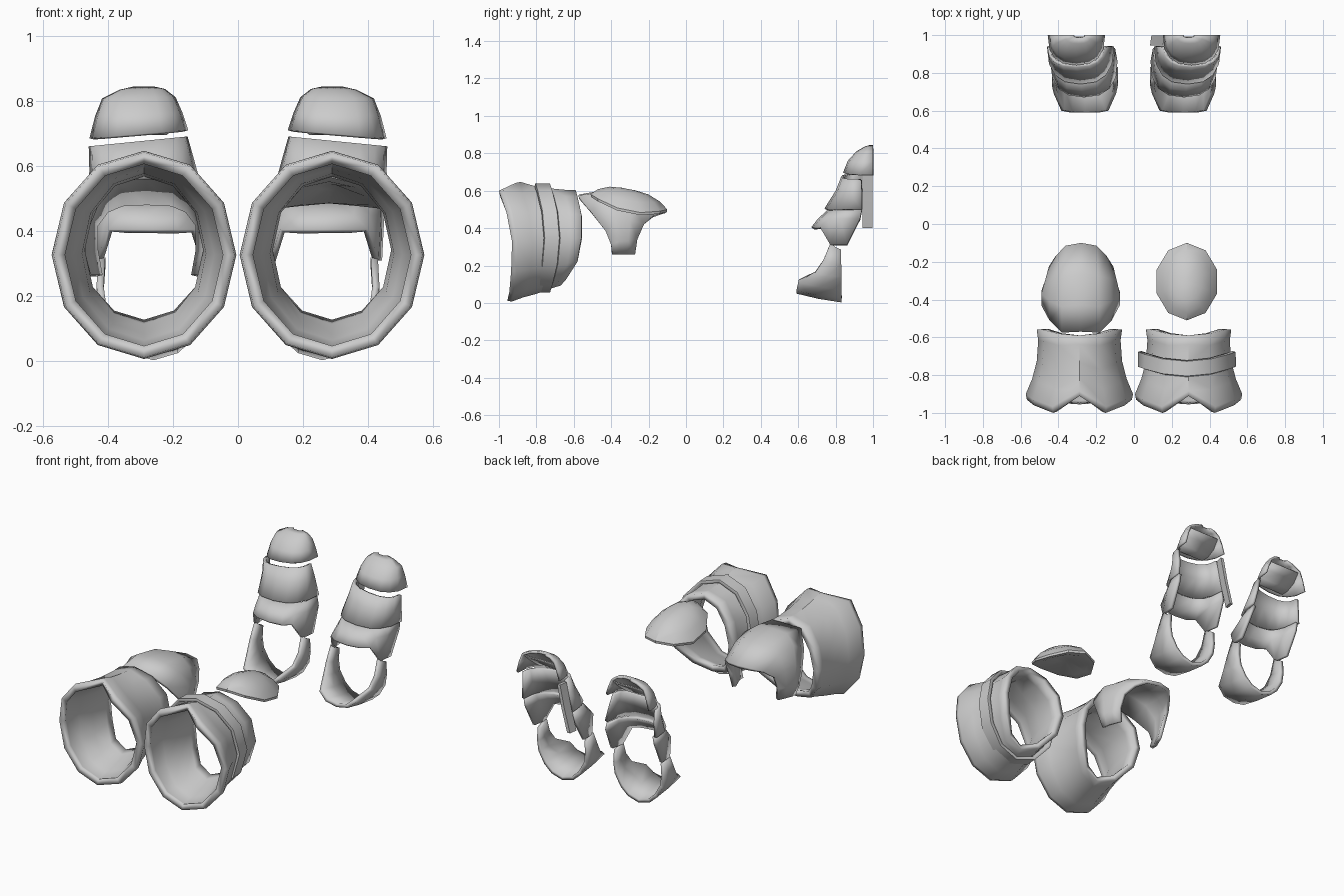
import bpy, bmesh
from math import sin, cos, pi, radians, copysign
from mathutils import Vector

cube = bpy.data.objects.get("Cube")
if cube:
    bpy.data.objects.remove(cube)

steel = bpy.data.materials.new("plain_grey")
steel.use_nodes = True
GREY = (0.6, 0.6, 0.6, 1)
steel.diffuse_color = GREY
steel.node_tree.nodes["Principled BSDF"].inputs["Base Color"].default_value = GREY


def sheet(name, rows, closed=False, thick=0.02, cap=False):
    """Skin rows of points into a plate facing outwards, then thicken it inwards."""
    bm = bmesh.new()
    grid = [[bm.verts.new(p) for p in row] for row in rows]
    n = len(rows[0])
    for a, b in zip(grid, grid[1:]):
        for i in range(n if closed else n - 1):
            j = (i + 1) % n
            bm.faces.new((a[i], a[j], b[j], b[i]))
    if cap:
        bm.faces.new(grid[0])
        bm.faces.new(grid[-1])
    bmesh.ops.recalc_face_normals(bm, faces=bm.faces)
    mid = sum((v.co for v in bm.verts), Vector()) / len(bm.verts)
    if sum(f.normal.dot(f.calc_center_median() - mid) * f.calc_area() for f in bm.faces) < 0:
        bmesh.ops.reverse_faces(bm, faces=bm.faces)
    mesh = bpy.data.meshes.new(name)
    bm.to_mesh(mesh)
    bm.free()
    mesh.materials.append(steel)
    ob = bpy.data.objects.new(name, mesh)
    bpy.context.collection.objects.link(ob)
    if thick:
        mod = ob.modifiers.new("thickness", 'SOLIDIFY')
        mod.thickness = thick
        mod.offset = -1
    bpy.ops.object.select_all(action='DESELECT')
    ob.select_set(True)
    bpy.context.view_layer.objects.active = ob
    bpy.ops.object.shade_smooth_by_angle(angle=radians(35))


def mirrored(half):
    """Values for a full turn of 12 points from 7 values, top to bottom."""
    return half + half[-2:0:-1]


# Flared tube with a notched front lip
FRONT = mirrored([-0.91, -1.0, -0.96, -0.93, -0.935, -0.945, -0.955])
BACK = mirrored([-0.59, -0.58, -0.56, -0.56, -0.58, -0.64, -0.67])


def cuff(name, s):
    rows = []
    # fraction along the tube, half width, half height, centre height
    for t, rx, rz, cz in [(0, 0.278, 0.315, 0.327), (0.08, 0.284, 0.32, 0.327),
                          (0.3, 0.25, 0.298, 0.328), (0.55, 0.226, 0.282, 0.331),
                          (0.85, 0.218, 0.262, 0.342), (1, 0.226, 0.255, 0.348)]:
        row = []
        for i in range(12):
            a = 2 * pi * i / 12
            y = FRONT[i] + (BACK[i] - FRONT[i]) * t
            row.append((s * (0.289 + rx * sin(a)), y, cz + rz * cos(a)))
        rows.append(row)
    sheet(name, rows, closed=True, thick=0.036)


# Raised band round one tube
def band(name):
    rows = []
    for dy, r in [(-0.045, -0.012), (-0.04, 0.003), (0.038, 0.001), (0.043, -0.016)]:
        row = []
        for i in range(12):
            a = 2 * pi * i / 12
            y = -0.715 - 0.05 * cos(a) ** 2 + dy
            row.append((0.28 + (0.257 + r) * sin(a), y, 0.347 + (0.29 + r) * cos(a)))
        rows.append(row)
    sheet(name, rows, closed=True, thick=0.04)


for side, s in (("left", 1), ("right", -1)):
    cuff(side + "_cuff", s)
band("left_cuff_band")

# Saddle guard: x, front y, back y, then heights at front, middle and back
saddle = [(0, -0.57, -0.10, 0.58, 0.605, 0.50),
          (0.10, -0.575, -0.115, 0.575, 0.595, 0.495),
          (0.165, -0.51, -0.17, 0.49, 0.55, 0.47),
          (0.208, -0.43, -0.225, 0.385, 0.45, 0.42),
          (0.208, -0.40, -0.26, 0.31, 0.33, 0.34),
          (0.19, -0.395, -0.272, 0.26, 0.26, 0.26)]
columns = [(-c[0],) + c[1:] for c in saddle[:0:-1]] + saddle
rows = [[], [], [], []]
for x, yf, yb, zf, zm, zb in columns:
    rows[0].append((x - 0.283, yf, zf))
    rows[1].append((x - 0.283, yf * 0.7 + yb * 0.3, zm))
    rows[2].append((x * 0.91 - 0.281, yf * 0.35 + yb * 0.65, zm * 0.75 + zb * 0.25))
    rows[3].append((x * 0.82 - 0.28, yb, zb))
sheet("right_saddle_guard", rows, thick=0.022)

# Domed disc guard, tilted down to the back and drooping at the sides
rows = []
for r, h in [(0.15, 0.078), (0.5, 0.07), (0.8, 0.045), (1, 0.01),
             (0.99, -0.005), (0.8, -0.012), (0.2, 0.005)]:
    row = []
    for i in range(10):
        a = 2 * pi * i / 10
        y = -0.305 + 0.205 * r * cos(a)
        droop = 0.05 * (r * sin(a)) ** 2
        row.append((0.28 + 0.168 * r * sin(a), y, 0.53 - 0.2 * (y + 0.3) + h - droop))
    rows.append(row)
sheet("left_disc_guard", rows, closed=True, thick=0, cap=True)


# Curved plates wrapping the front, open to the back
def plate(name, s, profile, drop=0.0, segs=8, thick=0.018):
    # profile: height, front y, back y, half width, centre x, sideways tilt
    rows = []
    for k, (z, yf, yb, hw, cx, tilt) in enumerate(profile):
        row = []
        for i in range(segs + 1):
            a = -pi / 2 + pi * i / segs
            dx = hw * copysign(abs(sin(a)) ** 0.8, a)
            y = yb - (yb - yf) * max(cos(a), 0) ** 0.8
            low = drop if k == len(profile) - 1 and abs(a) > 1.1 else 0
            row.append((s * (cx + dx), y, z - tilt * dx - low))
        rows.append(row)
    sheet(name, rows, thick=thick)


# Lower U-shaped piece: x, front y, front z, back y, back z
heel = [(0, 0.59, 0.05, 0.83, 0.003), (0.075, 0.59, 0.065, 0.83, 0.025),
        (0.125, 0.60, 0.11, 0.83, 0.07), (0.165, 0.69, 0.16, 0.83, 0.14),
        (0.175, 0.735, 0.23, 0.83, 0.21), (0.17, 0.772, 0.32, 0.83, 0.285)]


def heel_piece(name, s):
    cols = [(-c[0],) + c[1:] for c in heel[:0:-1]] + heel
    rows = [[(s * (0.26 + x), yf + (yb - yf) * t, zf + (zb - zf) * t - 0.02 * t * (1 - t))
             for x, yf, zf, yb, zb in cols] for t in (0, 0.5, 1)]
    sheet(name, rows, thick=0.022)


for side, s in (("left", 1), ("right", -1)):
    plate(side + "_top_cap", s, [(0.698, 0.84, 1.0, 0.152, 0.305, 0.083),
                                 (0.76, 0.865, 1.0, 0.134, 0.305, 0.04),
                                 (0.81, 0.91, 1.0, 0.113, 0.305, 0.02),
                                 (0.836, 0.955, 1.0, 0.07, 0.295, 0.02),
                                 (0.845, 0.985, 1.0, 0.03, 0.29, 0)], thick=0.014)
    # Slanted lining closing the cap
    sheet(side + "_cap_lining", [[(s * (0.304 + k * hw), y, z) for k in (-1, 0, 1)]
          for y, z, hw in [(0.872, 0.70, 0.085), (0.905, 0.728, 0.112),
                           (0.95, 0.767, 0.118), (0.99, 0.80, 0.108)]], thick=0.006)
    plate(side + "_upper_plate", s, [(0.676, 0.83, 0.935, 0.152, 0.307, 0.1),
                                     (0.60, 0.80, 0.94, 0.162, 0.295, 0.08),
                                     (0.505, 0.74, 0.94, 0.178, 0.283, 0.03)])
    plate(side + "_lower_plate", s, [(0.50, 0.76, 0.94, 0.166, 0.283, 0),
                                     (0.45, 0.705, 0.93, 0.175, 0.275, 0),
                                     (0.405, 0.67, 0.86, 0.178, 0.265, 0)], drop=0.095)
    heel_piece(side + "_heel_piece", s)

# Leaning strip behind the inner side of one set of plates
sheet("left_inner_strip", [[(x + lean, y, z) for x, y in
      ((0.085, 0.945), (0.10, 0.945), (0.112, 0.998), (0.092, 0.998))]
      for z, lean in ((0.40, 0), (0.54, 0.038), (0.68, 0.068))],
      closed=True, thick=0, cap=True)
